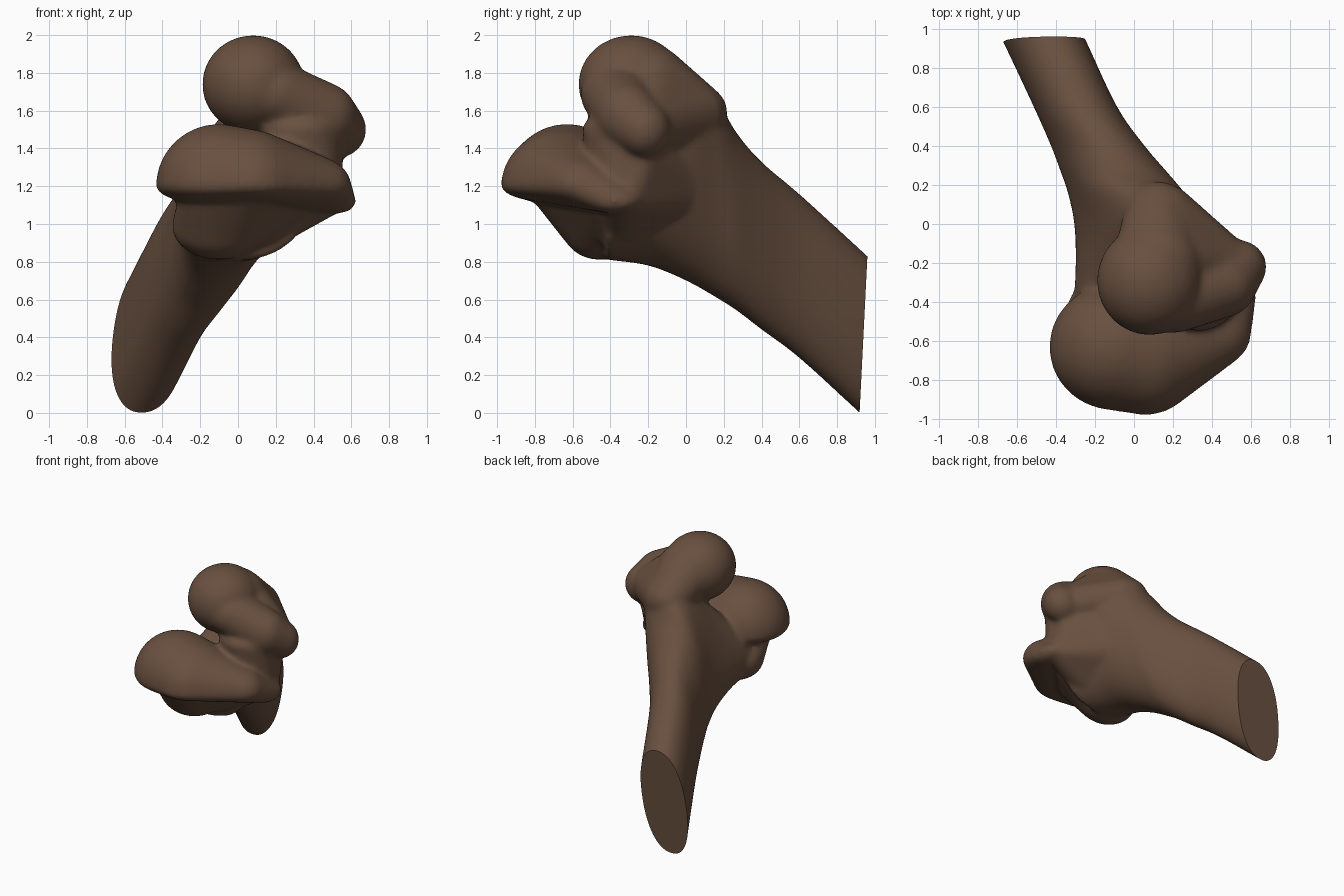
import bpy, bmesh, math
from mathutils import Vector

cube = bpy.data.objects.get("Cube")
if cube:
    bpy.data.objects.remove(cube, do_unlink=True)

bone = bpy.data.materials.new("bone brown")
bone.use_nodes = True
color = (0.14, 0.08, 0.05, 1)
bone.diffuse_color = color
shader = bone.node_tree.nodes["Principled BSDF"]
shader.inputs["Base Color"].default_value = color
shader.inputs["Roughness"].default_value = 0.8

bm = bmesh.new()


def swell(*lobes):
    """Taut convex skin over ellipsoids: centre, radii, squash of the underside."""
    part = bmesh.new()
    for center, radii, low in lobes:
        for v in bmesh.ops.create_icosphere(part, subdivisions=4, radius=1)["verts"]:
            p = Vector(a * r for a, r in zip(v.co, radii))
            if p.z < 0:
                p.z *= low
            v.co = p + Vector(center)
    points = [v.co.copy() for v in part.verts]
    part.clear()
    for p in points:
        part.verts.new(p)
    hull = bmesh.ops.convex_hull(part, input=part.verts[:])
    loose = {g for g in hull["geom_interior"] + hull["geom_unused"]
             if isinstance(g, bmesh.types.BMVert)}
    bmesh.ops.delete(part, geom=list(loose), context='VERTS')
    temp = bpy.data.meshes.new("temp")
    part.to_mesh(temp)
    part.free()
    bm.from_mesh(temp)
    bpy.data.meshes.remove(temp)


def flow(rows, steps=5):
    """Smooth in-between rows through the given ones."""
    rows = [Vector(r) for r in rows]
    out = []
    for i in range(len(rows) - 1):
        a, b, c, d = (rows[max(0, min(len(rows) - 1, i + k))] for k in (-1, 0, 1, 2))
        for s in range(steps):
            t = s / steps
            out.append(0.5 * (2 * b + (c - a) * t + (2 * a - 5 * b + 4 * c - d) * t ** 2
                              + (3 * b - a - 3 * c + d) * t ** 3))
    return out + [rows[-1]]


def loft(sections, sides=48):
    """Skin upright, slightly boxy ovals: y, x min, x max, z min, z max, lean."""
    rings = []
    for y, x0, x1, z0, z1, lean in flow(sections):
        ring = []
        width = math.sqrt(((x1 - x0) / 2) ** 2 - lean ** 2)
        for i in range(sides):
            a = 2 * math.pi * i / sides
            c, s = (math.copysign(abs(f(a)) ** 0.88, f(a)) for f in (math.cos, math.sin))
            x = (x0 + x1) / 2 + width * c + lean * s
            ring.append(bm.verts.new((x, y, (z0 + z1) / 2 + (z1 - z0) / 2 * s)))
        rings.append(ring)
    for a, b in zip(rings, rings[1:]):
        for i in range(sides):
            j = (i + 1) % sides
            bm.faces.new((a[i], a[j], b[j], b[i]))
    bm.faces.new(rings[0][::-1])
    bm.faces.new(rings[-1])


# Shaft, run past the broken end so that it can be cut cleanly
loft([
    (1.10, -0.75, -0.33, -0.16, 0.70, 0.06),
    (0.94, -0.67, -0.25, -0.02, 0.85, 0.06),
    (0.60, -0.51, -0.09, 0.29, 1.16, 0.06),
    (0.40, -0.42, 0.05, 0.44, 1.33, 0.08),
    (0.27, -0.37, 0.16, 0.54, 1.48, 0.10),
    (0.16, -0.33, 0.25, 0.61, 1.65, 0.13),
    (0.00, -0.295, 0.36, 0.70, 1.72, 0.16),
    (-0.20, -0.29, 0.40, 0.78, 1.58, 0.14),
    (-0.42, -0.31, 0.36, 0.81, 1.30, 0.03),
])

# Upper condyle: round head sloping back into the shaft
swell(((0.08, -0.29, 1.74), (0.27, 0.28, 0.26), 1))
swell(((0.12, -0.20, 1.74), (0.23, 0.22, 0.21), 1),
      ((0.12, 0.05, 1.59), (0.17, 0.17, 0.155), 1))

# Upper condyle: rim running from the head out to the side lobe
swell(((0.20, -0.37, 1.69), (0.19, 0.19, 0.17), 1),
      ((0.45, -0.31, 1.57), (0.18, 0.17, 0.18), 1),
      ((0.53, -0.22, 1.50), (0.15, 0.14, 0.15), 1))
swell(((0.46, -0.19, 1.52), (0.15, 0.12, 0.15), 1),
      ((0.18, 0.07, 1.58), (0.12, 0.13, 0.15), 1),
      ((0.22, -0.18, 1.72), (0.16, 0.17, 0.14), 1))

# Saddle between the condyles, and the buttress behind it
swell(((0.33, -0.34, 1.50), (0.22, 0.21, 0.10), 1),
      ((0.35, -0.32, 1.15), (0.21, 0.18, 0.12), 1))
swell(((0.42, -0.24, 1.36), (0.13, 0.13, 0.14), 1),
      ((0.46, -0.32, 1.12), (0.11, 0.11, 0.08), 1),
      ((0.16, -0.02, 1.25), (0.15, 0.14, 0.24), 1),
      ((0.12, -0.34, 1.00), (0.17, 0.17, 0.14), 1))

# Lower condyle: overhanging lobe tapering to a side tip, flattened beneath
swell(((-0.10, -0.63, 1.20), (0.335, 0.325, 0.33), 0.3),
      ((0.06, -0.65, 1.20), (0.30, 0.33, 0.30), 0.3),
      ((0.40, -0.56, 1.20), (0.20, 0.18, 0.16), 0.6),
      ((0.53, -0.38, 1.12), (0.095, 0.14, 0.08), 0.8))

# Knuckle under the lower condyle
swell(((-0.10, -0.46, 0.99), (0.25, 0.20, 0.18), 1),
      ((-0.05, -0.60, 1.13), (0.27, 0.20, 0.10), 1),
      ((0.26, -0.40, 1.10), (0.14, 0.16, 0.10), 1))

mesh = bpy.data.meshes.new("leg_bone")
bmesh.ops.recalc_face_normals(bm, faces=bm.faces)
bm.to_mesh(mesh)
bm.free()
obj = bpy.data.objects.new("leg_bone", mesh)
bpy.context.collection.objects.link(obj)

# Fuse the parts into one skin and soften the joins
remesh = obj.modifiers.new("fuse", 'REMESH')
remesh.mode = 'VOXEL'
remesh.voxel_size = 0.016
soften = obj.modifiers.new("soften", 'SMOOTH')
soften.factor = 0.5
soften.iterations = 18
graph = bpy.context.evaluated_depsgraph_get()
skin = bpy.data.meshes.new_from_object(obj.evaluated_get(graph))
obj.modifiers.clear()
obj.data = skin
skin.name = "leg_bone"

# Broken end: flat cut, slightly leaning
bm = bmesh.new()
bm.from_mesh(skin)
cut = bmesh.ops.bisect_plane(
    bm, geom=bm.verts[:] + bm.edges[:] + bm.faces[:], plane_co=(0, 0.94, 0.42),
    plane_no=(0, 1, -0.05), clear_outer=True)
rim = [e for e in cut["geom_cut"] if isinstance(e, bmesh.types.BMEdge)]
bmesh.ops.holes_fill(bm, edges=rim, sides=0)
bm.to_mesh(skin)
bm.free()

skin.materials.clear()
skin.materials.append(bone)
bpy.context.view_layer.objects.active = obj
obj.select_set(True)
bpy.ops.object.shade_smooth_by_angle(angle=math.radians(40))
